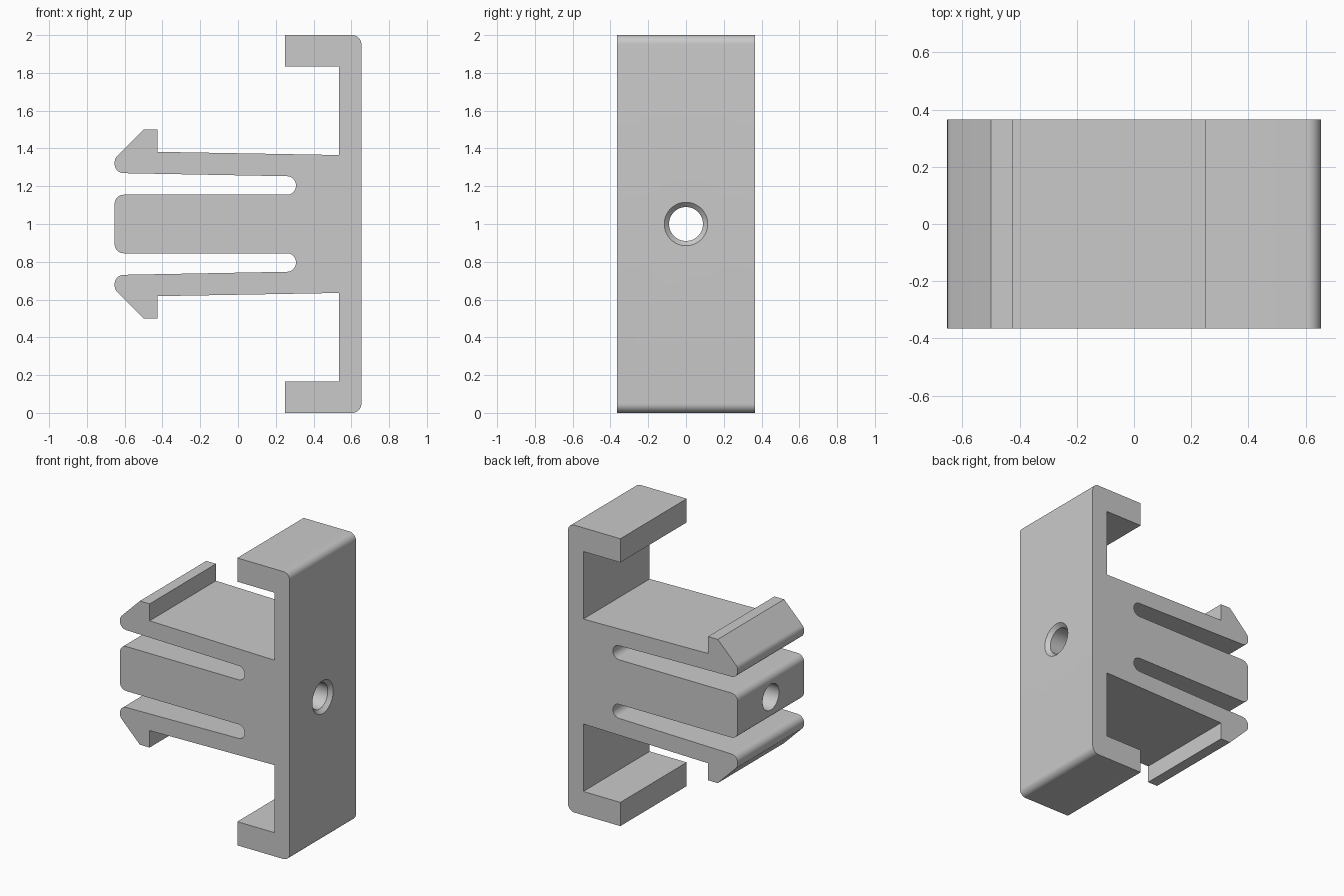
import bpy, bmesh, math
from mathutils import Vector

cube = bpy.data.objects.get("Cube")
if cube:
    bpy.data.objects.remove(cube)

HALF_DEPTH = 0.365
MID = 1.0
R = 0.048

# Plain light grey plastic
grey = bpy.data.materials.new("light grey plastic")
grey.use_nodes = True
colour = (0.59, 0.59, 0.59, 1)
grey.diffuse_color = colour
grey.node_tree.nodes["Principled BSDF"].inputs["Base Color"].default_value = colour


def make_object(name, bm):
    bmesh.ops.recalc_face_normals(bm, faces=bm.faces)
    mesh = bpy.data.meshes.new(name)
    bm.to_mesh(mesh)
    bm.free()
    mesh.materials.append(grey)
    obj = bpy.data.objects.new(name, mesh)
    bpy.context.collection.objects.link(obj)
    return obj


def fillet(corners, steps=10):
    """Round each (x, z, radius) corner of a closed outline with an arc."""
    out = []
    for i, (x, z, r) in enumerate(corners):
        p = Vector((x, z))
        if r == 0:
            out.append(p)
            continue
        a = (Vector(corners[i - 1][:2]) - p).normalized()
        b = (Vector(corners[(i + 1) % len(corners)][:2]) - p).normalized()
        half = a.angle(b) / 2
        centre = p + (a + b).normalized() * r / math.sin(half)
        start = (p + a * r / math.tan(half) - centre).normalized()
        end = (p + b * r / math.tan(half) - centre).normalized()
        sweep = start.angle(end)
        for k in range(steps + 1):
            t = sweep * k / steps
            out.append(centre + (start * math.sin(sweep - t) + end * math.sin(t))
                       * r / math.sin(sweep))
    return out


# Upper half of the side outline: x, height above the middle, corner radius
upper = [
    (0.653, 1.0, R), (0.25, 1.0, 0), (0.25, 0.835, 0), (0.535, 0.835, 0),   # hooked plate
    (0.535, 0.365, 0), (-0.425, 0.382, 0), (-0.425, 0.5, 0), (-0.5, 0.5, 0),  # barbed arm
    (-0.653, 0.347, R), (-0.653, 0.27, R),                                  # arm tip
    (0.307, 0.252, R), (0.307, 0.155, R),                                   # slot end
    (-0.653, 0.155, R),                                                     # centre block
]
outline = fillet(upper + [(x, -z, r) for x, z, r in reversed(upper)])

# Clip body: outline extruded through the depth
bm = bmesh.new()
face = bm.faces.new([bm.verts.new((p.x, -HALF_DEPTH, p.y + MID)) for p in outline])
new = bmesh.ops.extrude_face_region(bm, geom=[face])["geom"]
bmesh.ops.translate(bm, vec=(0, 2 * HALF_DEPTH, 0),
                    verts=[v for v in new if isinstance(v, bmesh.types.BMVert)])
# The extrusion can keep the starting cap, so close the front only if it is open
front = [e for e in bm.edges if e.is_boundary]
if front:
    bmesh.ops.contextual_create(bm, geom=front)
clip = make_object("clip_body", bm)

# Screw hole cutter: straight bore with a flared mouth on the plate face
bm = bmesh.new()
rings = []
for x, radius in ((-0.8, 0.09), (0.628, 0.09), (0.673, 0.135)):
    angles = [math.tau * k / 48 for k in range(48)]
    rings.append([bm.verts.new((x, radius * math.cos(a), MID + radius * math.sin(a)))
                  for a in angles])
for low, high in zip(rings, rings[1:]):
    for k in range(48):
        bm.faces.new((low[k - 1], low[k], high[k], high[k - 1]))
bm.faces.new(rings[0])
bm.faces.new(rings[-1])
cutter = make_object("hole_cutter", bm)
cutter.hide_render = True

cut = clip.modifiers.new("screw hole", "BOOLEAN")
cut.operation = "DIFFERENCE"
cut.solver = "EXACT"
cut.object = cutter

bpy.ops.object.select_all(action="DESELECT")
clip.select_set(True)
bpy.context.view_layer.objects.active = clip
bpy.ops.object.modifier_apply(modifier=cut.name)
bpy.data.objects.remove(cutter)
bpy.ops.object.shade_smooth_by_angle(angle=math.radians(30))
